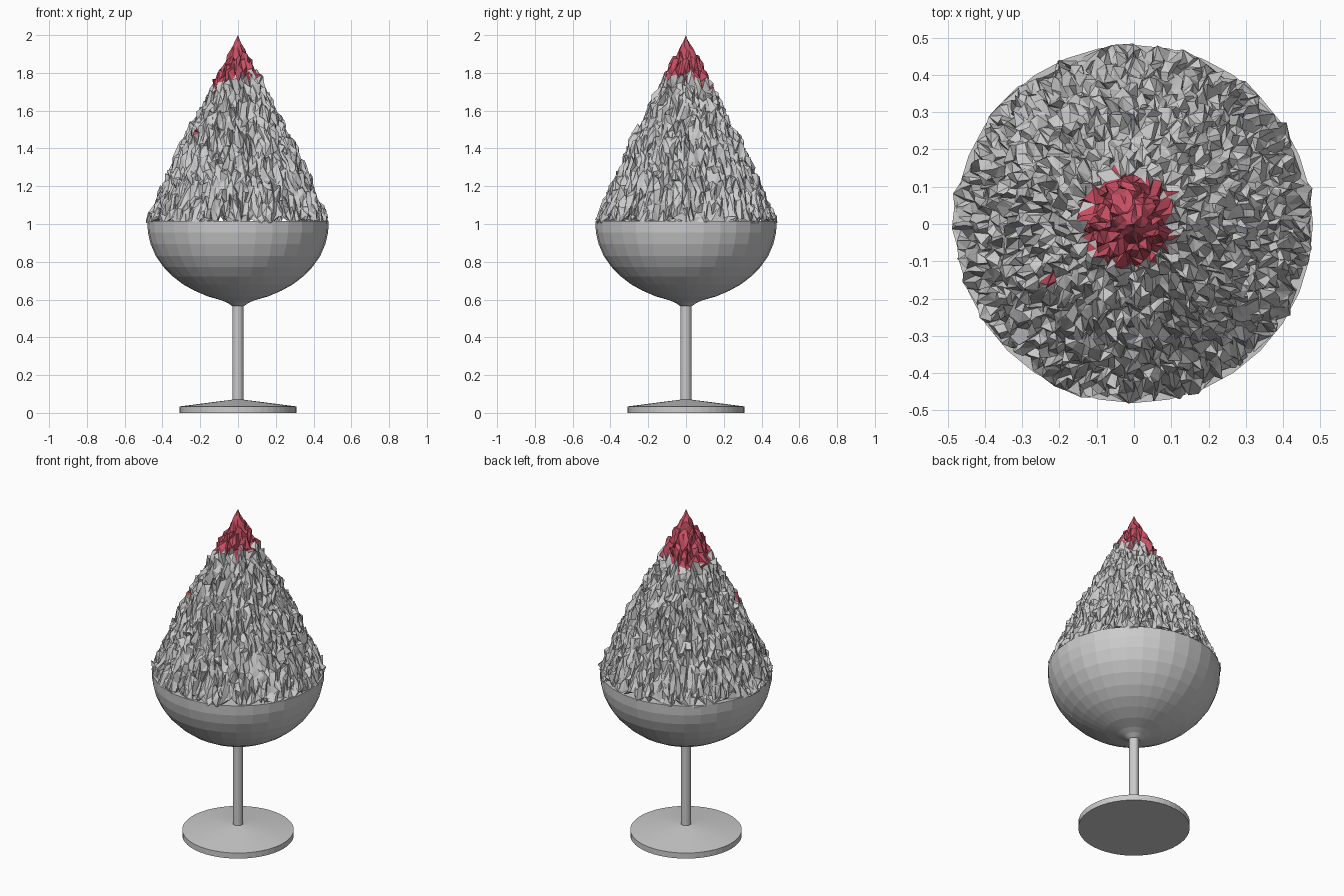
import bpy, bmesh, math, random
from mathutils import Vector
from mathutils.geometry import delaunay_2d_cdt

if "Cube" in bpy.data.objects:
    bpy.data.objects.remove(bpy.data.objects["Cube"])

random.seed(7)


def link(name, bm, mat=None):
    bmesh.ops.recalc_face_normals(bm, faces=bm.faces)
    mesh = bpy.data.meshes.new(name)
    bm.to_mesh(mesh)
    bm.free()
    if mat:
        mesh.materials.append(mat)
    ob = bpy.data.objects.new(name, mesh)
    bpy.context.collection.objects.link(ob)
    return ob


def lathe(name, profile, sides):
    """Spin an (r, z) profile around z; the profile starts and ends on the axis."""
    bm = bmesh.new()
    vs = [bm.verts.new((r, 0, z)) for r, z in profile]
    es = [bm.edges.new(p) for p in zip(vs, vs[1:])]
    bmesh.ops.spin(bm, geom=vs + es, cent=(0, 0, 0), axis=(0, 0, 1),
                   angle=math.tau, steps=sides, use_merge=True)
    bmesh.ops.remove_doubles(bm, verts=bm.verts, dist=1e-5)
    return link(name, bm)


# Foot, stem and bowl of the goblet
lathe("foot", [(0, 0), (0.31, 0), (0.31, 0.034), (0.03, 0.07), (0, 0.07)], 48)
lathe("stem", [(0, 0.06), (0.028, 0.06), (0.028, 0.575), (0, 0.575)], 20)
lathe("bowl", [(0, 0.563), (0.03, 0.565), (0.055, 0.582), (0.09, 0.597),
               (0.16, 0.617), (0.23, 0.647), (0.29, 0.68), (0.345, 0.722),
               (0.395, 0.773), (0.435, 0.83), (0.463, 0.895), (0.477, 0.955),
               (0.48, 1.015), (0.46, 1.015), (0, 1.015)], 32)

# Heap of ice: evenly scattered points, triangulated, then lifted and jittered
HEIGHTS = [(0, 2.0), (0.095, 1.8), (0.197, 1.6), (0.303, 1.4),
           (0.39, 1.2), (0.455, 1.05), (0.475, 1.015)]


def height(r):
    for (r0, z0), (r1, z1) in zip(HEIGHTS, HEIGHTS[1:]):
        if r <= r1:
            return z0 + (z1 - z0) * (r - r0) / (r1 - r0)
    return HEIGHTS[-1][1]


COUNT, RADIUS = 3200, 0.475
flat = []
for i in range(COUNT):
    r, a = RADIUS * math.sqrt(i / (COUNT - 1)), i * 2.399963
    flat.append(Vector((r * math.cos(a), r * math.sin(a))))
pts2, _, tris, *_ = delaunay_2d_cdt(flat, [], [], 0, 1e-6)

pts = []
for p in pts2:
    r = p.length
    a = math.atan2(p.y, p.x)
    k = min(1, r / 0.1)
    z = height(r) + random.uniform(-0.035, 0.035) * k
    rr = r + random.uniform(-0.018, 0.018) * k
    a += random.uniform(-0.012, 0.012) * k / max(r, 0.05)
    pts.append(Vector((rr * math.cos(a), rr * math.sin(a), max(z, 1.005))))


def is_syrup(tri):
    c = sum((pts2[i] for i in tri), Vector((0, 0))) / 3
    edge = 0.122 + 0.022 * math.cos(math.atan2(c.y, c.x) - 2.6)
    stray = (c - Vector((-0.22, -0.14))).length < 0.016
    return stray or c.length < edge + random.uniform(-0.014, 0.014)


def shell(name, faces, mat=None):
    bm = bmesh.new()
    used = {i: bm.verts.new(pts[i]) for i in sorted({i for f in faces for i in f})}
    for f in faces:
        bm.faces.new([used[i] for i in f])
    # keep the outward (upward) winding of the flat triangulation
    mesh_ob = link(name, bm, mat)
    return mesh_ob


syrup_mat = bpy.data.materials.new("syrup_red")
syrup_mat.diffuse_color = (0.58, 0.08, 0.13, 1)
syrup_mat.use_nodes = True
syrup_mat.node_tree.nodes["Principled BSDF"].inputs["Base Color"].default_value = syrup_mat.diffuse_color

ice, syrup = [], []
for t in tris:
    (syrup if is_syrup(t) else ice).append(t)
shell("shaved_ice", ice)
shell("syrup_top", syrup, syrup_mat)
